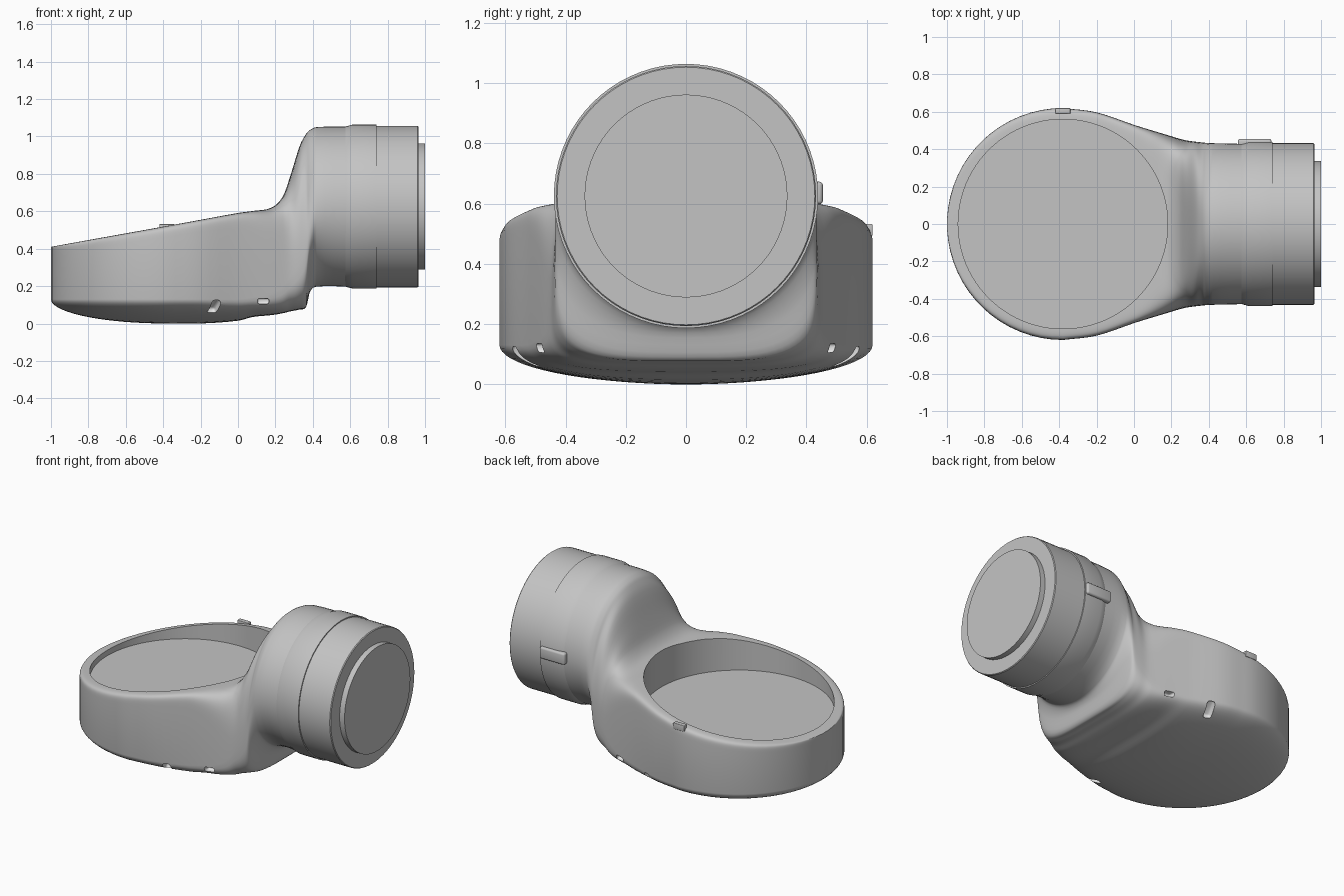
import bpy, bmesh, math
from mathutils import Matrix, Vector

cube = bpy.data.objects.get("Cube")
if cube:
    bpy.data.objects.remove(cube, do_unlink=True)


def material(name, value):
    m = bpy.data.materials.new(name)
    m.use_nodes = True
    col = (value, value, value, 1)
    m.diffuse_color = col
    m.node_tree.nodes["Principled BSDF"].inputs["Base Color"].default_value = col
    return m


GREY = material("mid grey", 0.55)
LIGHT = material("light grey", 0.8)


def make(name, bm, index=0):
    bmesh.ops.recalc_face_normals(bm, faces=bm.faces)
    mesh = bpy.data.meshes.new(name)
    for f in bm.faces:
        f.material_index = index
    bm.to_mesh(mesh)
    bm.free()
    mesh.materials.append(GREY)
    if index:
        mesh.materials.append(LIGHT)
    ob = bpy.data.objects.new(name, mesh)
    bpy.context.collection.objects.link(ob)
    return ob


def activate(ob):
    bpy.ops.object.select_all(action='DESELECT')
    ob.select_set(True)
    bpy.context.view_layer.objects.active = ob


def smooth(ob, angle=35):
    activate(ob)
    bpy.ops.object.shade_smooth_by_angle(angle=math.radians(angle))


def skin(name, rings):
    """Bridge equal rings of points and cap both ends."""
    bm = bmesh.new()
    loops = [[bm.verts.new(p) for p in ring] for ring in rings]
    n = len(loops[0])
    for a, b in zip(loops, loops[1:]):
        for i in range(n):
            j = (i + 1) % n
            bm.faces.new((a[i], a[j], b[j], b[i]))
    bm.faces.new(loops[0])
    bm.faces.new(loops[-1])
    return make(name, bm)


def section(x, w, top, bottom, mid, n_top, n_bottom, count=72):
    """Upright section: squarish or round, upper and lower halves differ."""
    pts = []
    for k in range(count):
        a = math.tau * k / count
        c, s = round(math.cos(a), 6), round(math.sin(a), 6)
        e = 2 / (n_top if s >= 0 else n_bottom)
        h = (top - mid) if s >= 0 else (mid - bottom)
        pts.append((x, math.copysign(abs(c) ** e, c) * w,
                    mid + math.copysign(abs(s) ** e, s) * h))
    return pts


def spline(rows, steps):
    """Smooth interpolation through rows keyed by their first value."""
    def slope(i, k):
        a, b = rows[max(i - 1, 0)], rows[min(i + 1, len(rows) - 1)]
        return (b[k] - a[k]) / (b[0] - a[0])
    out = []
    for i in range(len(rows) - 1):
        p, q = rows[i], rows[i + 1]
        d = q[0] - p[0]
        for j in range(steps):
            t = j / steps
            u = t * t * (3 - 2 * t)
            row = [p[0] + d * t]
            for k in range(1, len(p)):
                row.append(p[k] * (1 - u) + q[k] * u
                           + d * slope(i, k) * t * (1 - t) ** 2
                           - d * slope(i + 1, k) * t * t * (1 - t))
            out.append(row)
    return out + [rows[-1]]


# Body: round cup end, then a neck that turns into the upright barrel
CX, R, EDGE = -0.38, 0.62, 0.13


def rim(x):
    return 0.41 + 0.181 * (x + 1)


stations = []
for k in range(16):
    phi = math.radians(3 + 87 * k / 16)
    x = CX - R * math.cos(phi)
    stations.append((x, R * math.sin(phi), rim(x),
                     EDGE * (1 - math.sin(phi)), EDGE, 30, 2))

# x, half width, top, bottom, widest height, top and bottom squareness
neck = [
    (CX, R, rim(CX), 0, EDGE, 30, 2),
    (-0.2, 0.597, rim(-0.2), 0, EDGE, 30, 2),
    (0, 0.53, rim(0), 0.015, EDGE, 24, 2.4),
    (0.08, 0.505, 0.602, 0.035, 0.14, 16, 2.8),
    (0.18, 0.475, 0.62, 0.045, 0.16, 8, 3.4),
    (0.24, 0.457, 0.68, 0.055, 0.2, 4.5, 4),
    (0.28, 0.447, 0.79, 0.065, 0.25, 3, 4),
    (0.33, 0.44, 0.95, 0.075, 0.32, 2.5, 4),
    (0.365, 0.436, 1.015, 0.09, 0.4, 2.2, 3.5),
    (0.385, 0.434, 1.035, 0.17, 0.5, 2.1, 2.5),
    (0.42, 0.432, 1.05, 0.197, 0.6, 2, 2),
    (0.6, 0.428, 1.053, 0.197, 0.625, 2, 2),
]
body = skin("body", [section(*s) for s in stations + spline(neck, 4)])
body.data.materials.append(LIGHT)


def box(name, centre, size, rot=None, bevel=0, index=0):
    bm = bmesh.new()
    bmesh.ops.create_cube(bm, size=1)
    bmesh.ops.scale(bm, vec=size, verts=bm.verts)
    if bevel:
        bmesh.ops.bevel(bm, geom=bm.edges[:], offset=bevel, segments=3,
                        profile=0.5, affect='EDGES')
    if rot:
        bmesh.ops.transform(bm, matrix=rot, verts=bm.verts)
    bmesh.ops.translate(bm, vec=Vector(centre), verts=bm.verts)
    return make(name, bm, index)


# Cutters: cup cavity and two slots under each side
bm = bmesh.new()
bmesh.ops.create_cone(bm, cap_ends=True, segments=96, radius1=0.56, radius2=0.56,
                      depth=0.8, matrix=Matrix.Translation((CX, 0, 0.785)))
cutters = [make("cavity_cutter", bm)]
for side in (-1, 1):
    tilt = Matrix.Rotation(side * math.radians(33), 4, 'X')
    turn = Matrix.Rotation(side * math.radians(-20), 4, 'Z')
    cutters.append(box("long_slot_cutter", (-0.13, side * 0.53, 0.09),
                       (0.05, 0.11, 0.05), turn @ tilt, 0.015, 1))
    cutters.append(box("short_slot_cutter", (0.135, side * 0.485, 0.12),
                       (0.06, 0.07, 0.03), None, 0.01, 1))
for c in cutters:
    c.hide_render = True
    mod = body.modifiers.new("cut", 'BOOLEAN')
    mod.operation = 'DIFFERENCE'
    mod.solver = 'EXACT'
    mod.object = c
    activate(body)
    bpy.ops.object.modifier_apply(modifier=mod.name)
    bpy.data.objects.remove(c, do_unlink=True)
smooth(body)


# Turned parts on the barrel axis
def turned(name, profile):
    ob = skin(name, [section(x, r, 0.625 + r, 0.625 - r, 0.625, 2, 2)
                     for x, r in profile])
    smooth(ob)


turned("barrel_band", [(0.56, 0.42), (0.575, 0.428), (0.615, 0.439), (0.74, 0.439)])
turned("barrel_cap", [(0.73, 0.432), (0.96, 0.432), (0.965, 0.428)])
turned("end_disc", [(0.95, 0.337), (1.0, 0.337)])

# Small raised tabs at the back
smooth(box("barrel_tab", (0.645, 0.435, 0.635), (0.18, 0.04, 0.075), None, 0.012))
smooth(box("rim_tab", (CX, 0.605, 0.512), (0.08, 0.03, 0.04), None, 0.004))
